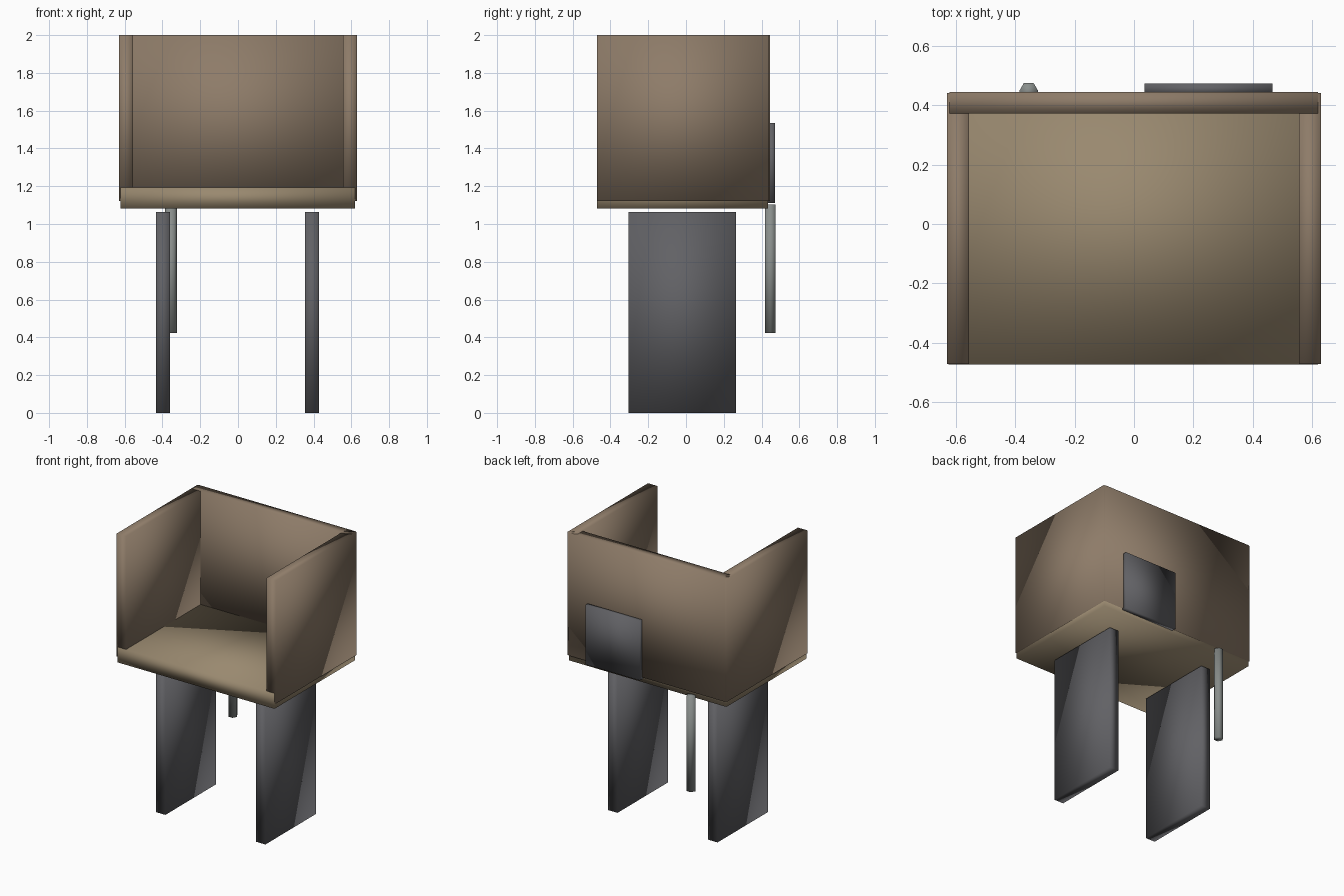
import bpy, math

if "Cube" in bpy.data.objects:
    bpy.data.objects.remove(bpy.data.objects["Cube"])


def material(name, rgb):
    m = bpy.data.materials.new(name)
    m.diffuse_color = (*rgb, 1)
    m.use_nodes = True
    m.node_tree.nodes["Principled BSDF"].inputs["Base Color"].default_value = m.diffuse_color
    return m


side_wood = material("side_wood", (0.27, 0.20, 0.14))
seat_wood = material("seat_wood", (0.32, 0.25, 0.16))
dark_metal = material("dark_metal", (0.12, 0.12, 0.13))
rod_metal = material("rod_metal", (0.25, 0.27, 0.26))


def finish(name, mat):
    ob = bpy.context.object
    ob.name = name
    ob.data.materials.append(mat)
    bpy.ops.object.shade_smooth()
    return ob


def box(name, lo, hi, mat):
    """Box between two opposite corners."""
    centre = [(a + b) / 2 for a, b in zip(lo, hi)]
    bpy.ops.mesh.primitive_cube_add(size=1, location=centre)
    bpy.context.object.scale = [b - a for a, b in zip(lo, hi)]
    bpy.ops.object.transform_apply(location=False, rotation=False, scale=True)
    return finish(name, mat)


# Seat slab and back wall
box("seat", (-0.623, -0.472, 1.083), (0.619, 0.434, 1.192), seat_wood)
box("back_wall", (-0.621, 0.372, 1.122), (0.619, 0.444, 2.0), side_wood)

# Side walls and panel legs
for label, s in (("left", -1), ("right", 1)):
    x0, x1 = sorted((s * 0.555, s * 0.629))
    box(label + "_side_wall", (x0, -0.47, 1.122), (x1, 0.44, 2.0), side_wood)
    x = s * 0.395 - 0.002
    box(label + "_leg", (x - 0.037, -0.305, 0), (x + 0.037, 0.264, 1.064), dark_metal)

# Plate on the back
box("back_plate", (0.036, 0.435, 1.11), (0.465, 0.472, 1.534), dark_metal)

# Hexagonal rod hanging behind the seat
bpy.ops.mesh.primitive_cylinder_add(vertices=6, radius=0.032, depth=0.68,
                                    location=(-0.354, 0.447, 0.762),
                                    rotation=(0, 0, math.radians(30)))
finish("hanging_rod", rod_metal)
